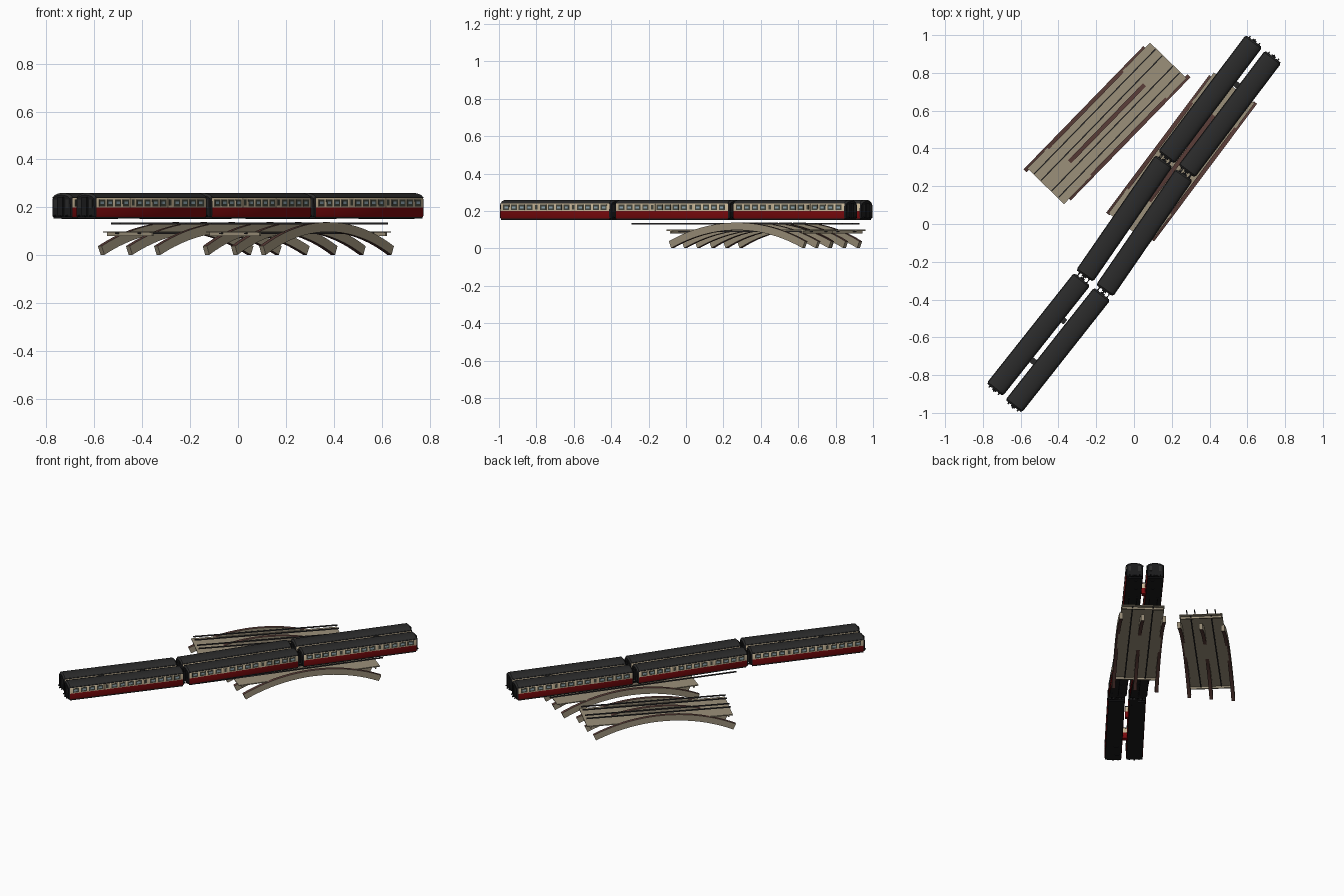
import bpy, bmesh, math
from mathutils import Matrix, Vector

if "Cube" in bpy.data.objects:
    bpy.data.objects.remove(bpy.data.objects["Cube"])

COLOURS = {
    "roof_grey": (0.023, 0.023, 0.023), "black": (0.010, 0.010, 0.011),
    "red": (0.20, 0.003, 0.004), "cream": (0.58, 0.47, 0.31),
    "dark_glass": (0.06, 0.065, 0.05), "pale_glass": (0.30, 0.42, 0.48),
    "stone": (0.33, 0.28, 0.195), "brown": (0.10, 0.045, 0.038),
    "rail_steel": (0.035, 0.033, 0.035),
}
NAMES = list(COLOURS)
MATS = []
for n, c in COLOURS.items():
    m = bpy.data.materials.new(n)
    m.diffuse_color = (*c, 1)
    m.use_nodes = True
    m.node_tree.nodes["Principled BSDF"].inputs["Base Color"].default_value = m.diffuse_color
    MATS.append(m)
IDX = {n: i for i, n in enumerate(NAMES)}


def finish(name, bm, matrix, smooth=False):
    bmesh.ops.recalc_face_normals(bm, faces=bm.faces)
    me = bpy.data.meshes.new(name)
    bm.to_mesh(me)
    bm.free()
    # keep only the colours this part uses
    used = sorted({p.material_index for p in me.polygons})
    slots = [p.material_index for p in me.polygons]
    for i in used:
        me.materials.append(MATS[i])
    for p, s in zip(me.polygons, slots):
        p.material_index = used.index(s)
    ob = bpy.data.objects.new(name, me)
    bpy.context.collection.objects.link(ob)
    ob.matrix_world = matrix
    if smooth:
        bpy.ops.object.select_all(action='DESELECT')
        ob.select_set(True)
        bpy.context.view_layer.objects.active = ob
        bpy.ops.object.shade_smooth_by_angle(angle=math.radians(35))
    return ob


def boxes(name, items, matrix):
    """items: (centre, size, colour)"""
    bm = bmesh.new()
    for c, s, col in items:
        r = bmesh.ops.create_cube(bm, size=1, matrix=Matrix.Translation(c) @ Matrix.Diagonal((*s, 1)))
        for f in {f for v in r["verts"] for f in v.link_faces}:
            f.material_index = IDX[col]
    return finish(name, bm, matrix)


def loft(bm, sections, colour):
    """Skin closed rings; colour(face, section index, side index) picks the material."""
    rings = [[bm.verts.new(p) for p in s] for s in sections]
    n = len(rings[0])
    for k, (a, b) in enumerate(zip(rings, rings[1:])):
        for i in range(n):
            f = bm.faces.new((a[i], a[(i + 1) % n], b[(i + 1) % n], b[i]))
            f.material_index = IDX[colour(f, k, i)]
    for k, r in ((-1, rings[0]), (-2, rings[-1])):
        f = bm.faces.new(r)
        f.material_index = IDX[colour(f, k, 0)]


# ---------- carriages ----------
HW = 0.053                       # half width
SILL, WAIST, EAVE, TOP = 0.16, 0.2, 0.240, 0.26
half = [(HW - 0.003, SILL), (HW, 0.168), (HW, WAIST), (HW - 0.001, EAVE)]
half += [((HW - 0.002) * math.cos(a), EAVE + (TOP - EAVE) * math.sin(a))
         for a in (math.radians(d) for d in (18, 36, 54, 72))]
PROFILE = half + [(0, TOP)] + [(-y, z) for y, z in reversed(half)]


def carriage(tag, p, q, front_gap, back_gap):
    p, q = Vector(p), Vector(q)
    d = (q - p).normalized()
    p, q = p + d * front_gap, q - d * back_gap
    mid, L = (p + q) / 2, (q - p).length
    M = Matrix.Translation((mid.x, mid.y, 0)) @ Matrix.Rotation(math.atan2(d.y, d.x), 4, 'Z')
    h = L / 2

    def ring(x, s):
        return [(x, y * s, SILL + (z - SILL) * (1 - (1 - s) * 0.9)) for y, z in PROFILE]

    def colour(f, k, i):
        z = f.calc_center_median().z
        if k != 1:
            return "roof_grey" if z > EAVE and k >= 0 else "black"
        if z < SILL + 0.001:
            return "black"
        return "red" if z < WAIST else "cream" if z < EAVE else "roof_grey"

    bm = bmesh.new()
    loft(bm, [ring(-h, .9), ring(-h + .009, 1), ring(h - .009, 1), ring(h, .9)], colour)
    finish("carriage_body_" + tag, bm, M, True)

    # windows and doors as thin plates on both sides
    plates = []
    for s in (-1, 1):
        y = s * HW
        bays = [-h + 0.02, -L / 6 - 0.02, L / 6 - 0.02], [-L / 6 - 0.02, L / 6 - 0.02, h - 0.02]
        for a, b in zip(*bays):
            a0 = a + (0.04 if a > -h + 0.03 else 0)
            w = (b - a0) / 4
            for j in range(4):
                x = a0 + w * (j + .5)
                plates += [((x, y, .219), (w * .76, .002, .029), "dark_glass"),
                           ((x, y, .219), (w * .44, .0028, .011), "pale_glass")]
        for x in (-L / 6, L / 6):
            plates += [((x, y, .219), (.034, .003, .038), "cream"),
                       ((x, y, .22), (.016, .0042, .024), "dark_glass")]
        plates.append(((0, y, .241), (L - .02, .0035, .004), "roof_grey"))
    boxes("windows_doors_" + tag, plates, M)

    # underframe, gangways, end windows, buffers
    parts = [((0, 0, .157), (L - .02, .1, .009), "black")]
    for s in (-1, 1):
        parts += [((s * (h + .003), 0, .203), (.010, .026, .08), "black"),
                  ((s * (h + .006), 0, .162), (.014, .008, .006), "black")]
        for t in (-1, 1):
            parts += [((s * h, t * .030, .215), (.003, .016, .034), "roof_grey"),
                      ((s * (h + .004), t * .031, .165), (.012, .007, .007), "black")]
        for w in (-.05, .05):
            parts.append(((s * (h - .11) + w, 0, .157), (.03, .07, .010), "black"))
    boxes("underframe_ends_" + tag, parts, M)


TRAINS = {
    "left": [(-.740, -.880), (-.268, -.284), (.165, .343), (.638, .971)],
    "right": [(-.640, -.968), (-.162, -.362), (.272, .270), (.739, .888)],
}
for side, pts in TRAINS.items():
    for i in range(3):
        carriage(f"{side}_{i + 1}", pts[i], pts[i + 1],
                 .004 if i == 0 else .011, .004 if i == 2 else .011)

# small links that bridge the gap between the two trains
for i, (x, y) in enumerate([(.54, .74), (-.375, -.51), (-.535, -.725)]):
    M = Matrix.Translation((x, y, 0)) @ Matrix.Rotation(math.radians(52.5), 4, 'Z')
    boxes(f"side_link_{i + 1}", [((0, 0, .182), (.03, .03, .04), "red"),
                                 ((0, 0, .218), (.03, .03, .032), "cream"),
                                 ((0, 0, .237), (.032, .03, .006), "roof_grey")], M)


# ---------- bridges ----------
def bridge(tag, cx, cy, angle, rail_from, rail_to, skew):
    M = Matrix.Translation((cx, cy, 0)) @ Matrix.Rotation(math.radians(angle), 4, 'Z')
    R, T, A, CREST, N = 1.085, .04, math.asin(.455 / 1.085), .138, 20

    # three arched ribs that rise through the deck, set slightly askew
    for name, side in (("left", 1), ("centre", 0), ("right", -1)):
        y0, x0 = side * .136, -side * skew
        secs = []
        for k in range(N + 1):
            a = -A + 2 * A * k / N
            secs.append([(x0 + r * math.sin(a), y0 + w, CREST - R + r * math.cos(a))
                         for r, w in ((R - T, -.011), (R - T, .011), (R, .011), (R, -.011))])
        bm = bmesh.new()
        loft(bm, secs, lambda f, k, i: "brown" if k >= 0 and i in (0, 2) else "stone")
        finish(f"{tag}_arch_rib_{name}", bm, M)

    # flat deck with shallow end beams and long bearers beneath
    boxes(tag + "_deck", [((0, 0, .097), (.93, .27, .006), "stone")], M)
    boxes(tag + "_end_beams", [((s * .44, 0, .088), (.010, .26, .014), "stone")
                               for s in (-1, 1)], M)
    boxes(tag + "_bearers", [((0, t * .0645, .092), (.92, .008, .006), "rail_steel")
                             for t in (-1, 1)], M)
    # two pairs of rails
    boxes(tag + "_rails", [(((rail_from + rail_to) / 2, t * .0645 + g * .025, .132),
                            (rail_to - rail_from, .006, .008), "rail_steel")
                           for t in (-1, 1) for g in (-1, 1)], M)


bridge("near_bridge", .252, .348, 53.2, -.73, .50, .015)
bridge("far_bridge", -.143, .533, 45.8, -.46, .46, .028)
